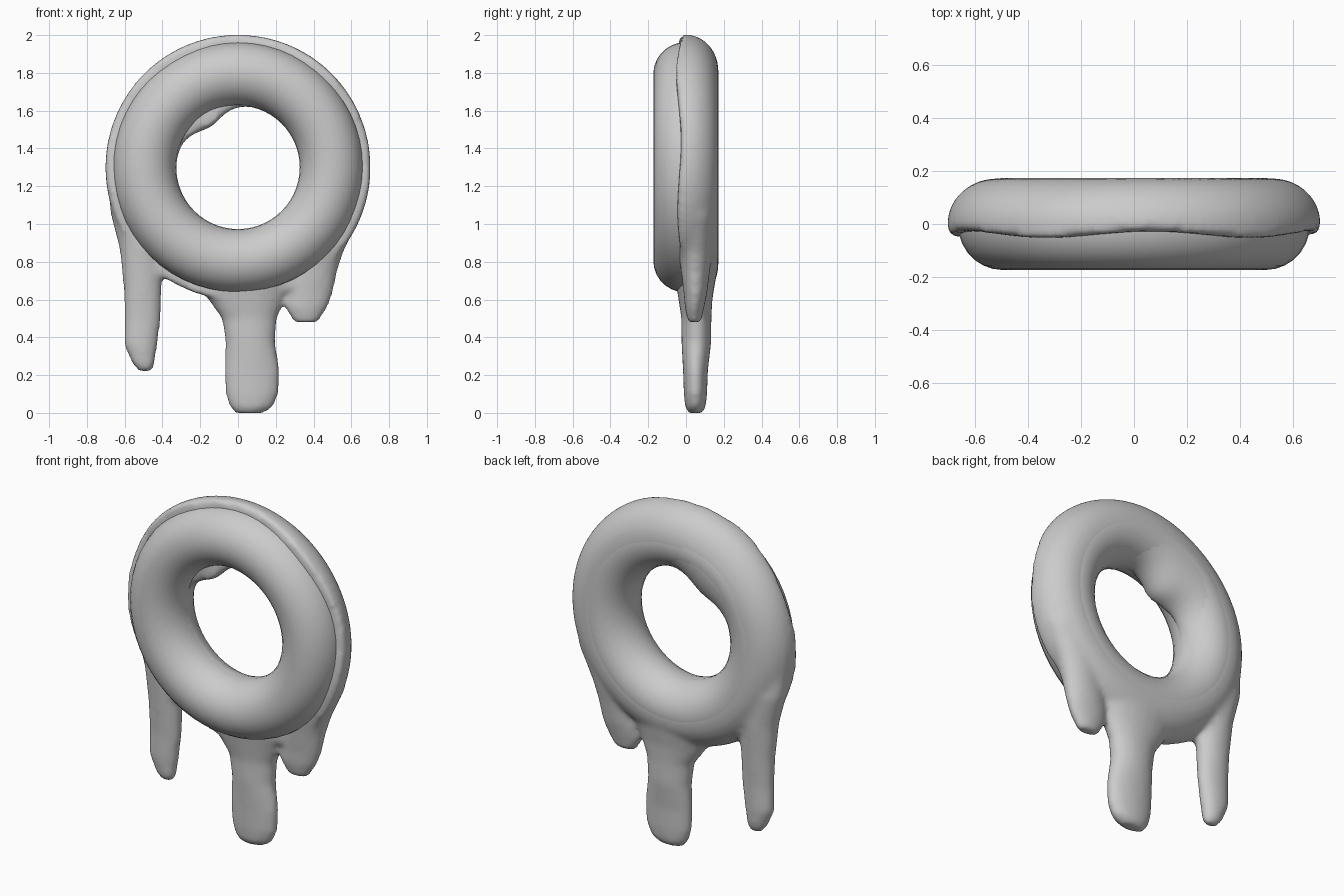
import bpy, bmesh
from math import sin, cos, pi, radians, exp

if "Cube" in bpy.data.objects:
    bpy.data.objects.remove(bpy.data.objects["Cube"])

CENTER_Z = 1.3


def skin(bm, rings, wrap):
    """Skin a list of closed point rings; wrap joins last to first, else cap ends."""
    vs = [[bm.verts.new(p) for p in r] for r in rings]
    n = len(vs[0])
    pairs = list(zip(vs, vs[1:] + vs[:1])) if wrap else list(zip(vs, vs[1:]))
    for a, b in pairs:
        for i in range(n):
            j = (i + 1) % n
            bm.faces.new((a[i], a[j], b[j], b[i]))
    if not wrap:
        bm.faces.new(vs[0])
        bm.faces.new(vs[-1])


def finish(bm, name):
    bmesh.ops.recalc_face_normals(bm, faces=bm.faces)
    me = bpy.data.meshes.new(name)
    bm.to_mesh(me)
    bm.free()
    for p in me.polygons:
        p.use_smooth = True
    ob = bpy.data.objects.new(name, me)
    bpy.context.collection.objects.link(ob)
    return ob


def place(r, y, t):
    return (r * cos(t), y, CENTER_Z + r * sin(t))


def bump(t, deg, width):
    """Smooth bump around one direction of the ring."""
    d = (t - radians(deg) + pi) % (2 * pi) - pi
    return exp(-(d / radians(width)) ** 2)


# Dough ring
bm = bmesh.new()
rings = []
for i in range(56):
    t = 2 * pi * i / 56
    rings.append([place(0.495 + 0.168 * cos(2 * pi * k / 28), 0.173 * sin(2 * pi * k / 28), t)
                  for k in range(28)])
skin(bm, rings, True)
finish(bm, "dough")

# Icing coat over the back half, with a wavy front edge and a sag into the hole
bm = bmesh.new()
rings = []
N, M = 96, 24
for i in range(N):
    t = 2 * pi * i / N
    outer = 0.703
    inner = 0.325 - 0.068 * bump(t, 123, 24) + 0.015 * bump(t, 0, 50)
    mid, a = (outer + inner) / 2, (outer - inner) / 2
    edge = -0.04 + 0.012 * sin(5 * t + 0.5) + 0.03 * bump(t, 270, 55)
    ring = []
    for k in range(M + 1):
        p = pi * k / M
        ring.append(place(mid + a * cos(p), 0.172 * sin(p), t))
    ring.append(place(inner + 0.01, min(edge, -0.01), t))
    ring.append(place(outer - 0.005, min(edge, -0.01), t))
    rings.append(ring)
skin(bm, rings, True)

# Drips: rows of (x, half width, y, half depth, z)
drips = [
    [(-0.57, 0.12, 0.04, 0.08, 1.2), (-0.555, 0.12, 0.05, 0.09, 1.05),
     (-0.51, 0.118, 0.05, 0.085, 0.87), (-0.505, 0.103, 0.05, 0.07, 0.68),
     (-0.505, 0.097, 0.05, 0.057, 0.5), (-0.515, 0.09, 0.05, 0.055, 0.36),
     (-0.5, 0.058, 0.05, 0.045, 0.255), (-0.49, 0.035, 0.05, 0.025, 0.22)],
    [(0.04, 0.26, 0.05, 0.11, 0.72), (0.045, 0.205, 0.05, 0.09, 0.6),
     (0.06, 0.147, 0.055, 0.08, 0.5), (0.065, 0.132, 0.055, 0.08, 0.38),
     (0.075, 0.148, 0.05, 0.066, 0.22), (0.075, 0.142, 0.05, 0.062, 0.1),
     (0.07, 0.115, 0.05, 0.055, 0.03), (0.06, 0.075, 0.05, 0.035, -0.002)],
    [(0.52, 0.13, 0.05, 0.1, 1.05), (0.43, 0.128, 0.05, 0.09, 0.85),
     (0.4, 0.127, 0.05, 0.077, 0.75), (0.375, 0.127, 0.05, 0.062, 0.63),
     (0.36, 0.115, 0.045, 0.052, 0.56), (0.36, 0.065, 0.045, 0.035, 0.48)],
]
for rows in drips:
    skin(bm, [[(x + w * cos(2 * pi * k / 20), y + d * sin(2 * pi * k / 20), z)
               for k in range(20)] for x, w, y, d, z in rows], False)

# Fuse the coat and drips into one soft skin
icing = finish(bm, "icing")
fuse = icing.modifiers.new("fuse", 'REMESH')
fuse.mode = 'VOXEL'
fuse.voxel_size = 0.016
fuse.use_smooth_shade = True
soft = icing.modifiers.new("soften", 'SMOOTH')
soft.factor = 0.5
soft.iterations = 10
